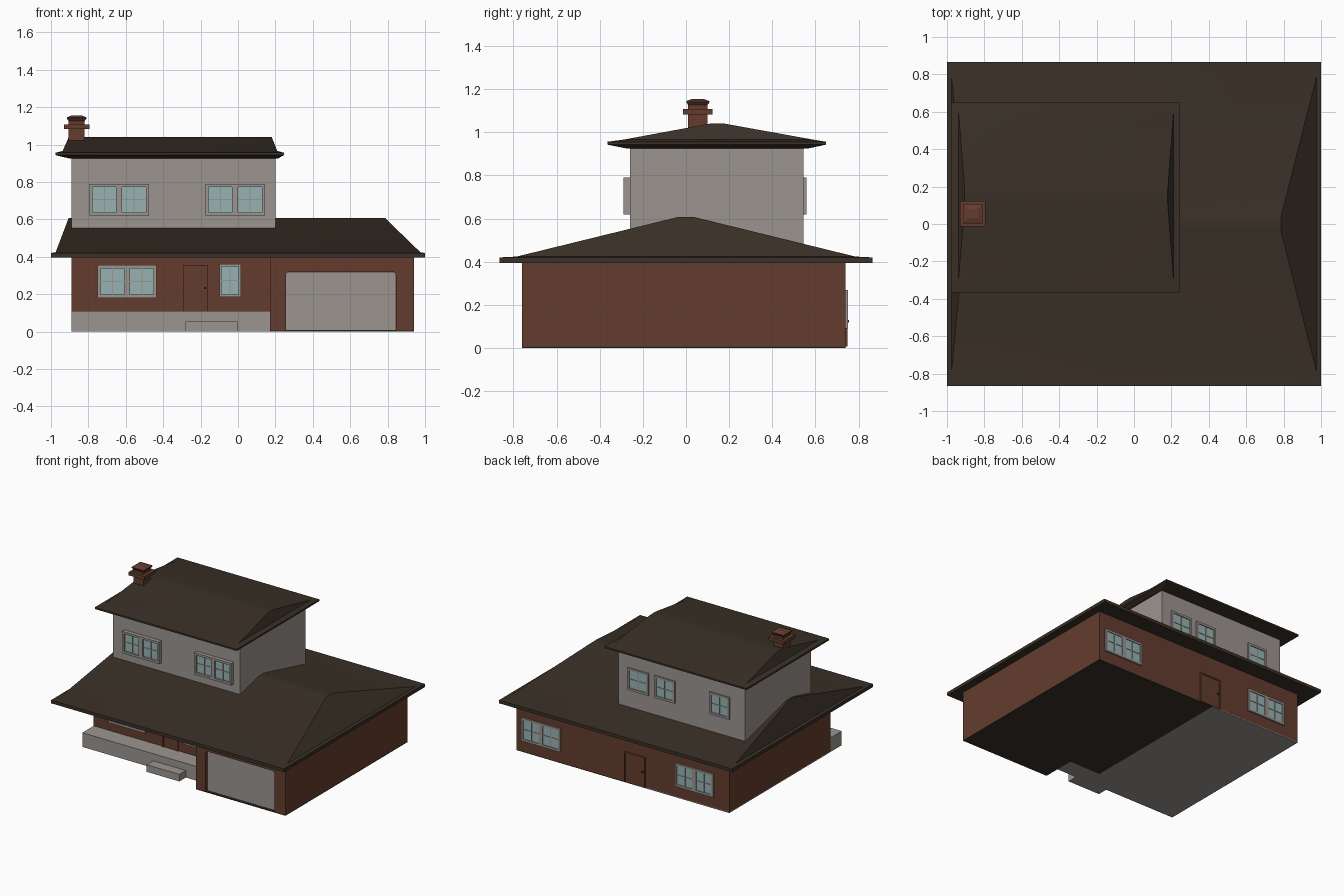
import bpy, bmesh, math

if "Cube" in bpy.data.objects:
    bpy.data.objects.remove(bpy.data.objects["Cube"])


def material(name, rgb):
    m = bpy.data.materials.new(name)
    m.diffuse_color = (*rgb, 1)
    m.use_nodes = True
    m.node_tree.nodes["Principled BSDF"].inputs["Base Color"].default_value = m.diffuse_color
    return m


BRICK = material("brick red", (0.127, 0.046, 0.028))
GREY = material("warm grey", (0.33, 0.30, 0.28))
ROOF = material("dark brown shingle", (0.042, 0.030, 0.020))
GLASS = material("pale blue glass", (0.31, 0.45, 0.45))


def finish(name, bm, mat):
    bmesh.ops.recalc_face_normals(bm, faces=bm.faces)
    me = bpy.data.meshes.new(name)
    bm.to_mesh(me)
    bm.free()
    me.materials.append(mat)
    ob = bpy.data.objects.new(name, me)
    bpy.context.collection.objects.link(ob)
    return ob


def boxes(name, mat, specs):
    """One object made of boxes (x0, x1, y0, y1, z0, z1)."""
    bm = bmesh.new()
    for x0, x1, y0, y1, z0, z1 in specs:
        vs = bmesh.ops.create_cube(bm, size=1)["verts"]
        for v in vs:
            v.co = (x1 if v.co.x > 0 else x0, y1 if v.co.y > 0 else y0, z1 if v.co.z > 0 else z0)
    return finish(name, bm, mat)


def prism(name, mat, outline, z0, z1):
    """Extrude a plan outline upwards."""
    bm = bmesh.new()
    f = bm.faces.new([bm.verts.new((x, y, z0)) for x, y in outline])
    r = bmesh.ops.extrude_face_region(bm, geom=[f])
    for v in r["geom"]:
        if isinstance(v, bmesh.types.BMVert):
            v.co.z = z1
    return finish(name, bm, mat)


def loft(name, mat, rings):
    """Join stacked rectangles (x0, x1, y0, y1, z)."""
    bm = bmesh.new()
    loops = [[bm.verts.new(c) for c in ((a, c0, z), (b, c0, z), (b, d, z), (a, d, z))]
             for a, b, c0, d, z in rings]
    for lo, hi in zip(loops, loops[1:]):
        for i in range(4):
            j = (i + 1) % 4
            bm.faces.new((lo[i], lo[j], hi[j], hi[i]))
    bm.faces.new(loops[0])
    bm.faces.new(loops[-1])
    return finish(name, bm, mat)


def smooth(ob, deg):
    bpy.ops.object.select_all(action="DESELECT")
    ob.select_set(True)
    bpy.context.view_layer.objects.active = ob
    bpy.ops.object.shade_smooth_by_angle(angle=math.radians(deg))


def window(name, x0, x1, z0, z1, wall, s, out, panes, border=0.017):
    """Framed window with 2x2 glazing bars; s is -1 on the front, +1 on the back."""
    def slab(a, b, c, d, depth):
        ya, yb = sorted((wall - s * 0.01, wall + s * depth))
        return (a, b, ya, yb, c, d)
    frame = [slab(x0, x1, z0, z0 + border, out), slab(x0, x1, z1 - border, z1, out),
             slab(x0, x0 + border, z0, z1, out), slab(x1 - border, x1, z0, z1, out)]
    glass = out * 0.5
    mid = (x0 + x1) / 2
    if panes == 2:
        frame.append(slab(mid - 0.016, mid + 0.016, z0, z1, out))
        centres = [(x0 + border + mid - 0.016) / 2, (x1 - border + mid + 0.016) / 2]
    else:
        centres = [mid]
    bar, zm = 0.003, (z0 + z1) / 2
    frame += [slab(c - bar, c + bar, z0, z1, glass + 0.003) for c in centres]
    frame.append(slab(x0, x1, zm - bar, zm + bar, glass + 0.003))
    boxes(name + "_frame", GREY, frame)
    boxes(name + "_glass", GLASS, [slab(x0 + 0.005, x1 - 0.005, z0 + 0.005, z1 - 0.005, glass)])


def door(name, x0, x1, z0, z1, wall, s, knob_x):
    """Brick coloured door: raised frame, panel and dark knob."""
    def slab(a, b, c, d, depth):
        ya, yb = sorted((wall - s * 0.01, wall + s * depth))
        return (a, b, ya, yb, c, d)
    boxes(name, BRICK, [slab(x0, x0 + 0.01, z0, z1, 0.009), slab(x1 - 0.01, x1, z0, z1, 0.009),
                        slab(x0, x1, z1 - 0.01, z1, 0.009), slab(x0, x1, z0, z1, 0.004)])
    zk = z0 + (z1 - z0) * 0.5
    boxes(name + "_knob", ROOF, [slab(knob_x - 0.006, knob_x + 0.006, zk - 0.006, zk + 0.006, 0.015)])


# Ground floor: L-shaped plan, garage wing forward on the right
ground = prism("ground_floor_walls", BRICK,
               [(-0.89, -0.5), (0.17, -0.5), (0.17, -0.76), (0.94, -0.76), (0.94, 0.74), (-0.89, 0.74)],
               0.007, 0.40)

# Garage opening with rounded top corners, cut into the wing
bm = bmesh.new()
X0, X1, ZT, R = 0.255, 0.845, 0.32, 0.02
outline = [(X0, -0.1), (X1, -0.1)]
for cx, start in ((X1 - R, 0), (X0 + R, 90)):
    for k in range(4):
        a = math.radians(start + 30 * k)
        outline.append((cx + R * math.cos(a), ZT - R + R * math.sin(a)))
face = bm.faces.new([bm.verts.new((x, -0.80, z)) for x, z in outline])
ext = bmesh.ops.extrude_face_region(bm, geom=[face])
for v in ext["geom"]:
    if isinstance(v, bmesh.types.BMVert):
        v.co.y = -0.738
cutter = finish("garage_opening_cutter", bm, BRICK)
cutter.hide_render = True
mod = ground.modifiers.new("garage_opening", "BOOLEAN")
mod.object = cutter
mod.operation = "DIFFERENCE"
mod.solver = "EXACT"
bpy.context.view_layer.objects.active = ground
ground.select_set(True)
bpy.ops.object.modifier_apply(modifier=mod.name)
bpy.data.objects.remove(cutter)
boxes("garage_door", GREY, [(X0 + 0.002, X1 - 0.002, -0.743, -0.736, 0.008, ZT - 0.004)])

# Floor slabs, porch and step
prism("dark_floor", ROOF,
      [(-0.1, -0.5), (0.17, -0.5), (0.17, -0.76), (0.94, -0.76), (0.94, 0.74), (-0.1, 0.74)], 0, 0.007)
boxes("light_floor", GREY, [(-0.89, -0.1, -0.5, 0.74, 0, 0.007)])
boxes("porch", GREY, [(-0.89, 0.17, -0.64, -0.5, 0, 0.11)])
boxes("porch_step", GREY, [(-0.28, 0.0, -0.72, -0.64, 0, 0.055)])

# Upper floor
boxes("upper_floor_walls", GREY, [(-0.89, 0.2, -0.26, 0.545, 0.40, 0.94)])

# Roofs: eave slab, then hipped slopes up to a narrow ridge
lower = loft("lower_roof", ROOF, [(-1, 1, -0.865, 0.865, 0.395), (-1, 1, -0.865, 0.865, 0.42),
                                  (-0.975, 0.975, -0.785, 0.785, 0.424),
                                  (-0.905, 0.785, -0.035, 0.035, 0.608)])
upper = loft("upper_roof", ROOF, [(-0.905, 0.215, -0.28, 0.57, 0.926), (-0.975, 0.245, -0.365, 0.65, 0.943),
                                  (-0.975, 0.245, -0.365, 0.65, 0.956),
                                  (-0.937, 0.21, -0.29, 0.59, 0.966),
                                  (-0.905, 0.18, 0.11, 0.18, 1.04)])
for roof in (lower, upper):
    smooth(roof, 20)

# Chimney: shaft, band, neck and flared cap
boxes("chimney_shaft", BRICK, [(-0.905, -0.82, 0.01, 0.10, 0.94, 1.13)])
boxes("chimney_band", BRICK, [(-0.93, -0.795, -0.013, 0.123, 1.082, 1.108)])
loft("chimney_cap", BRICK, [(-0.9, -0.825, 0.015, 0.095, 1.12), (-0.915, -0.81, 0.002, 0.108, 1.138),
                            (-0.915, -0.81, 0.002, 0.108, 1.145), (-0.89, -0.835, 0.03, 0.08, 1.155)])

# Front windows and door
window("front_lower_left_window", -0.75, -0.435, 0.18, 0.355, -0.5, -1, 0.02, 2)
window("front_narrow_window", -0.10, 0.015, 0.185, 0.36, -0.5, -1, 0.02, 1, 0.012)
window("front_upper_left_window", -0.795, -0.475, 0.62, 0.79, -0.26, -1, 0.03, 2)
window("front_upper_right_window", -0.175, 0.145, 0.62, 0.79, -0.26, -1, 0.03, 2)
door("front_door", -0.295, -0.16, 0.11, 0.355, -0.5, -1, -0.175)

# Back windows and door
window("back_lower_garage_window", 0.555, 0.89, 0.09, 0.27, 0.74, 1, 0.012, 2)
window("back_lower_room_window", -0.76, -0.43, 0.09, 0.27, 0.74, 1, 0.012, 2)
for i, (a, b) in enumerate(((-0.065, 0.115), (-0.29, -0.115), (-0.76, -0.59))):
    window(f"back_upper_window_{i + 1}", a, b, 0.62, 0.79, 0.545, 1, 0.013, 1)
door("back_door", -0.17, 0.01, 0.007, 0.24, 0.74, 1, -0.15)
